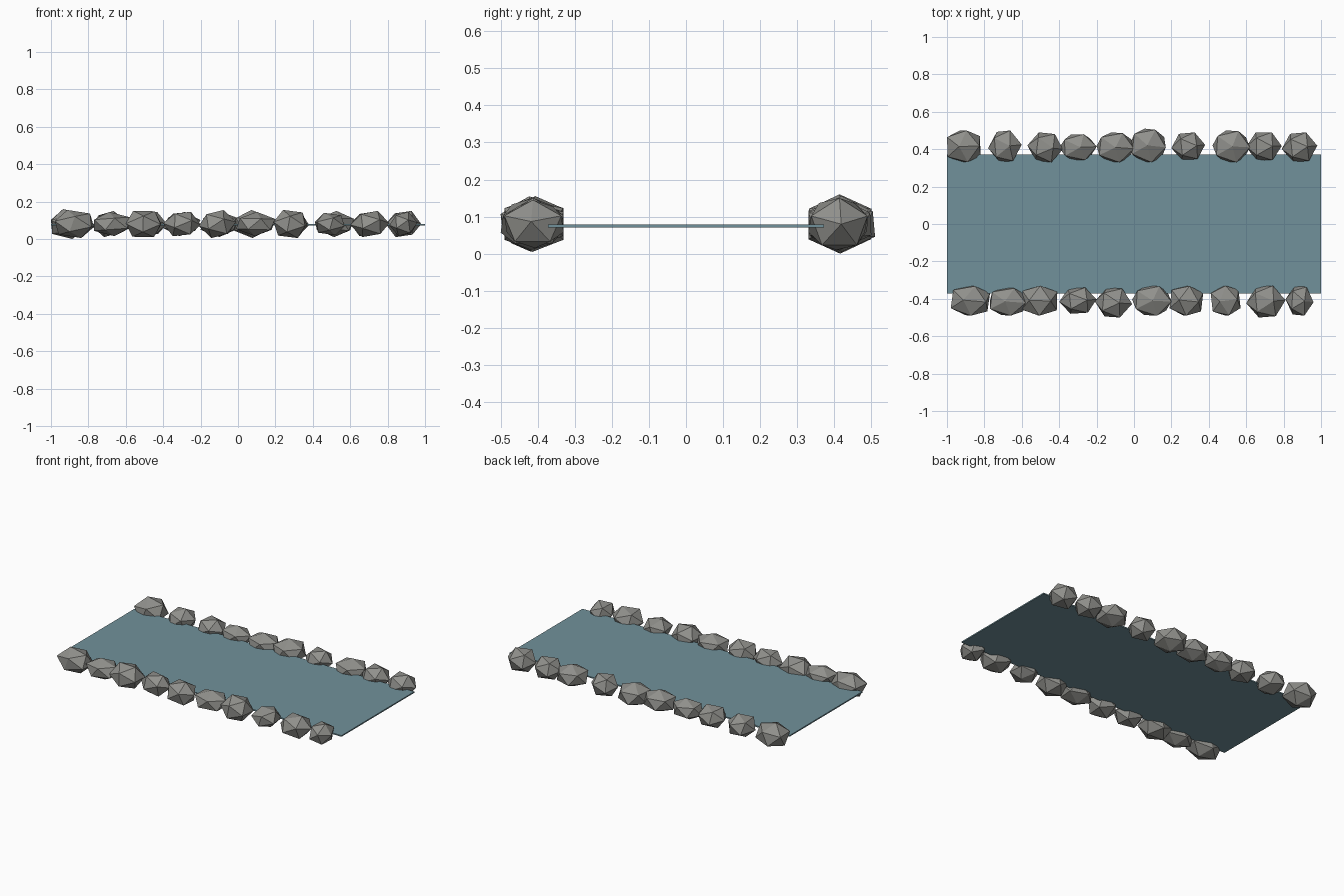
import bpy, bmesh, random
from math import radians
from mathutils import Matrix, Vector

if "Cube" in bpy.data.objects:
    bpy.data.objects.remove(bpy.data.objects["Cube"])
random.seed(4)


def make_material(name, color):
    mat = bpy.data.materials.new(name)
    mat.use_nodes = True
    mat.diffuse_color = color
    bsdf = mat.node_tree.nodes["Principled BSDF"]
    bsdf.inputs["Base Color"].default_value = color
    bsdf.inputs["Roughness"].default_value = 0.8
    return mat


def add_object(name, bm, mat):
    mesh = bpy.data.meshes.new(name)
    bm.to_mesh(mesh)
    bm.free()
    mesh.materials.append(mat)
    obj = bpy.data.objects.new(name, mesh)
    bpy.context.collection.objects.link(obj)
    return obj


def add_rock(name, low, high, tilt, yaw):
    """Faceted boulder, tilted and then fitted between two corners."""
    bm = bmesh.new()
    turn = Matrix.Rotation(radians(yaw), 4, 'Z') @ Matrix.Rotation(radians(tilt), 4, 'Y')
    bmesh.ops.create_icosphere(bm, subdivisions=1, radius=1, matrix=turn)
    for axis in range(3):
        values = [v.co[axis] for v in bm.verts]
        start, size = min(values), max(values) - min(values)
        for v in bm.verts:
            v.co[axis] = low[axis] + (v.co[axis] - start) / size * (high[axis] - low[axis])
    centre = (Vector(low) + Vector(high)) / 2
    bmesh.ops.translate(bm, verts=bm.verts, vec=-centre)
    add_object(name, bm, stone).location = centre


water = make_material("water blue", (0.165, 0.285, 0.325, 1))
stone = make_material("stone grey", (0.28, 0.28, 0.262, 1))

# Thin sheet of water
bm = bmesh.new()
bmesh.ops.create_cube(bm, size=1, matrix=Matrix.Diagonal((2, 0.744, 0.008, 1)))
add_object("water_sheet", bm, water).location.z = 0.075

# Rows of boulders: left edge, right edge, near y, far y, top z
front_row = [
    (-.98, -.77, -.49, -.33, .155), (-.77, -.58, -.49, -.34, .145),
    (-.60, -.41, -.49, -.33, .15), (-.40, -.20, -.48, -.34, .145),
    (-.21, -.01, -.50, -.34, .155), (-.01, .20, -.49, -.33, .145),
    (.19, .37, -.49, -.33, .155), (.41, .57, -.49, -.33, .14),
    (.60, .81, -.50, -.33, .15), (.81, .96, -.49, -.33, .145),
]
back_row = [
    (-1, -.82, .33, .50, .16), (-.78, -.60, .33, .50, .15),
    (-.57, -.38, .33, .49, .145), (-.40, -.20, .34, .48, .145),
    (-.20, 0, .33, .49, .15), (-.02, .17, .33, .51, .155),
    (.20, .38, .34, .49, .145), (.42, .62, .33, .50, .15),
    (.60, .79, .34, .49, .145), (.79, .98, .33, .49, .15),
]
for side, row in (("front", front_row), ("back", back_row)):
    for i, (x0, x1, y0, y1, top) in enumerate(row):
        # Boulders straddle the sheet; the tallest one touches the ground
        add_rock(f"{side}_rock_{i + 1}", (x0, y0, 0.16 - top), (x1, y1, top),
                 random.uniform(-35, 35), random.uniform(-8, 8))
